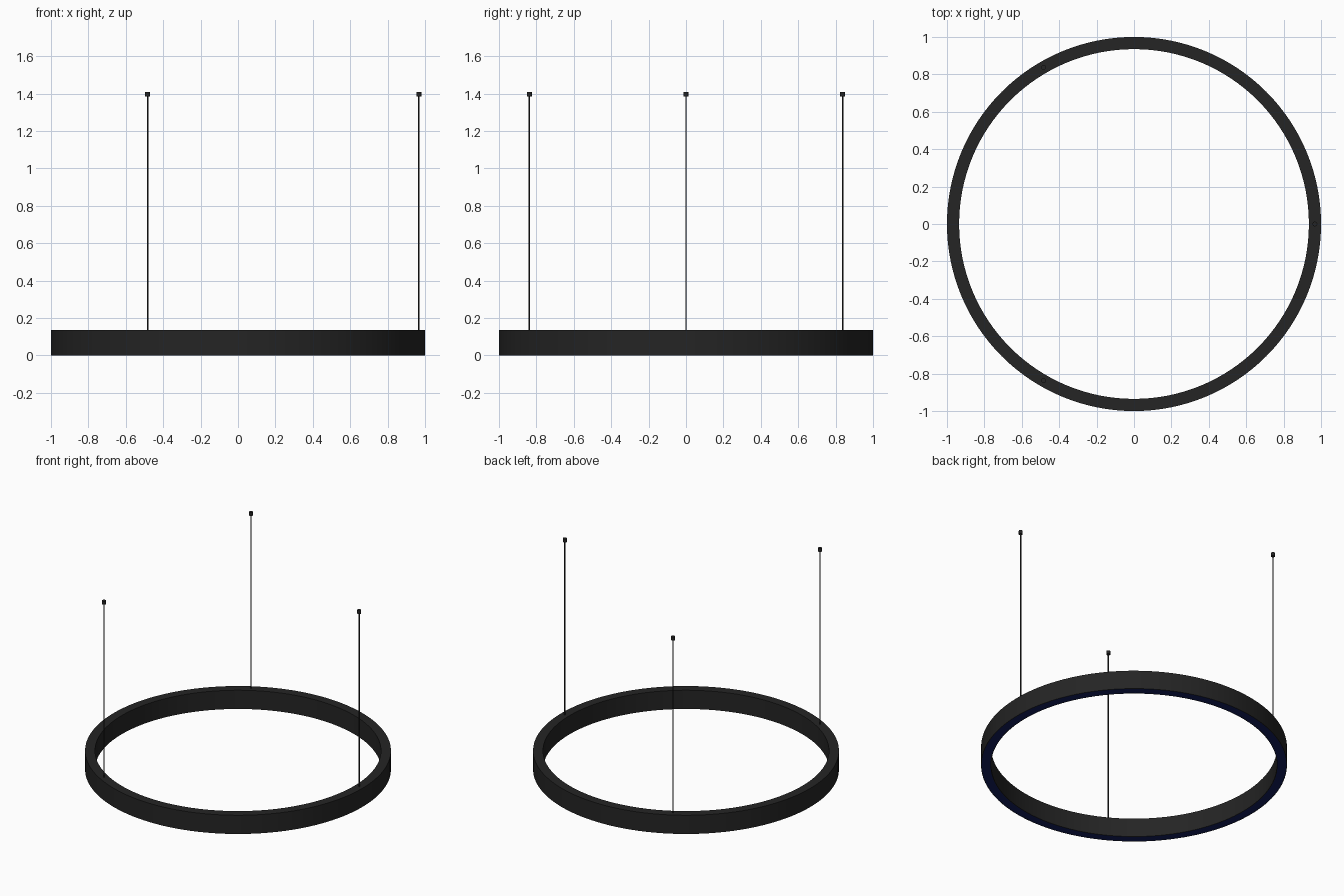
import bpy, bmesh
from math import pi, cos, sin, radians

if "Cube" in bpy.data.objects:
    bpy.data.objects.remove(bpy.data.objects["Cube"])

SEG = 128


def material(name, rgb):
    m = bpy.data.materials.new(name)
    m.diffuse_color = (*rgb, 1)
    m.use_nodes = True
    m.node_tree.nodes["Principled BSDF"].inputs["Base Color"].default_value = m.diffuse_color
    return m


black = material("matte_black", (0.018, 0.018, 0.018))
blue = material("diffuser_blue", (0.006, 0.013, 0.11))


def lathe(name, profile, mat):
    """Revolve a closed (radius, z) profile around the z axis."""
    bm = bmesh.new()
    rings = [[bm.verts.new((r * cos(2 * pi * i / SEG), r * sin(2 * pi * i / SEG), z))
              for r, z in profile] for i in range(SEG)]
    n = len(profile)
    for i in range(SEG):
        a, b = rings[i], rings[(i + 1) % SEG]
        for j in range(n):
            k = (j + 1) % n
            bm.faces.new((a[j], b[j], b[k], a[k]))
    bmesh.ops.recalc_face_normals(bm, faces=bm.faces)
    me = bpy.data.meshes.new(name)
    bm.to_mesh(me)
    bm.free()
    ob = bpy.data.objects.new(name, me)
    bpy.context.collection.objects.link(ob)
    finish(ob, mat)


def finish(ob, mat):
    ob.data.materials.append(mat)
    bpy.ops.object.select_all(action='DESELECT')
    ob.select_set(True)
    bpy.context.view_layer.objects.active = ob
    bpy.ops.object.shade_smooth_by_angle(angle=radians(30))


def rod(name, x, y, z0, z1, r, sides):
    bpy.ops.mesh.primitive_cylinder_add(vertices=sides, radius=r, depth=z1 - z0,
                                        location=(x, y, (z0 + z1) / 2))
    ob = bpy.context.object
    ob.name = name
    finish(ob, black)


# Ring housing: channel open at the bottom
RO, RI, H, T, D = 1.0, 0.935, 0.135, 0.004, 0.012
lathe("ring_housing", [(RO, 0), (RO, H), (RI, H), (RI, 0),
                       (RI + T, 0), (RI + T, D), (RO - T, D), (RO - T, 0)], black)

# Light diffuser filling the channel
lathe("light_diffuser", [(RO - T, 0.001), (RO - T, D), (RI + T, D), (RI + T, 0.001)], blue)

# Three suspension wires with ceiling end caps
for i in range(3):
    a = 2 * pi * i / 3
    x, y = 0.967 * cos(a), 0.967 * sin(a)
    rod(f"suspension_wire_{i + 1}", x, y, H - 0.005, 1.39, 0.004, 12)
    rod(f"wire_end_cap_{i + 1}", x, y, 1.384, 1.409, 0.013, 24)
